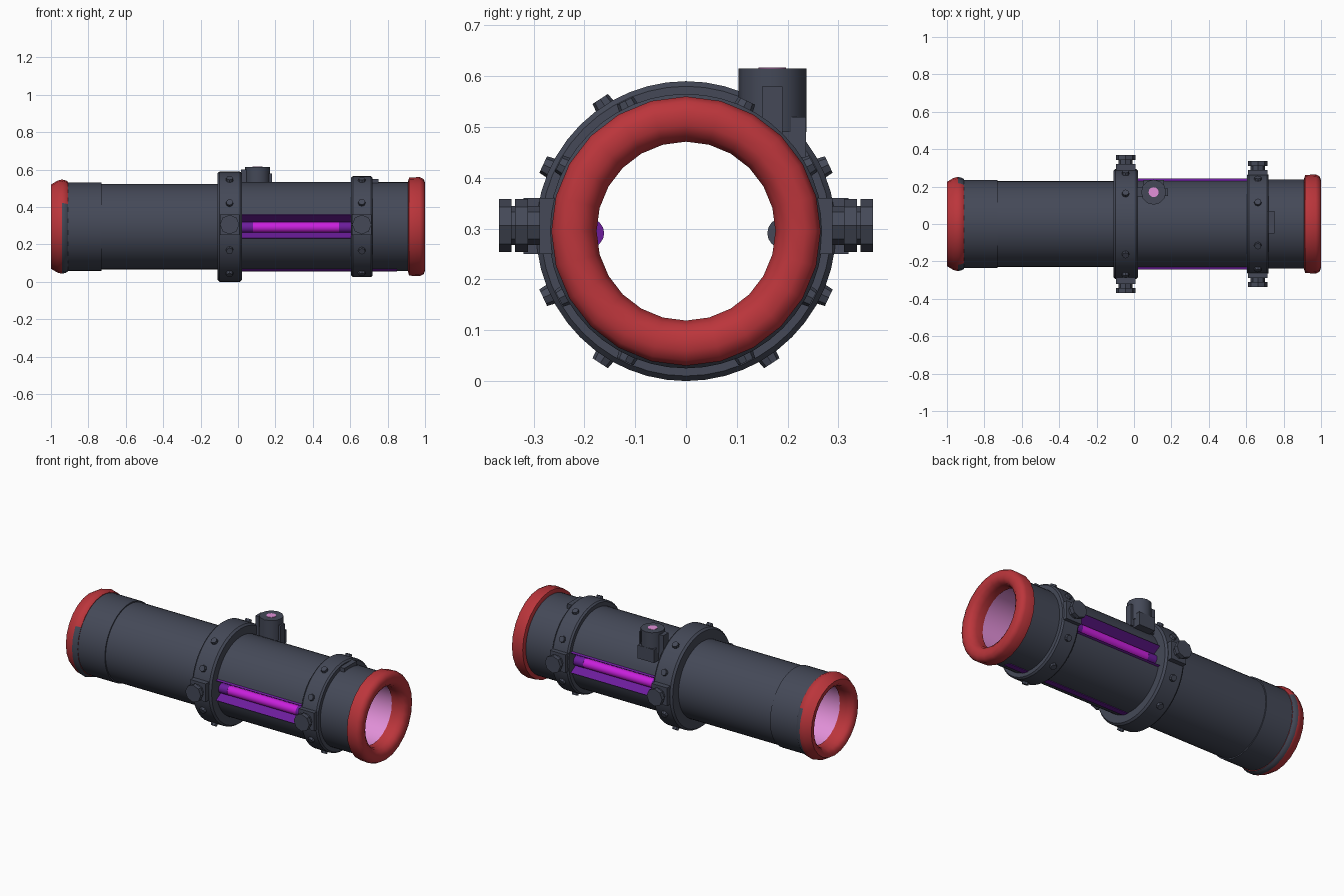
import bpy, bmesh, math
from mathutils import Vector

if "Cube" in bpy.data.objects:
    bpy.data.objects.remove(bpy.data.objects["Cube"])

CZ = 0.295  # height of the tube axis


def material(name, rgb):
    m = bpy.data.materials.new(name)
    m.diffuse_color = (*rgb, 1)
    m.use_nodes = True
    m.node_tree.nodes["Principled BSDF"].inputs["Base Color"].default_value = m.diffuse_color
    return m


DARK = material("dark_slate", (0.058, 0.066, 0.096))
RED = material("red", (0.50, 0.036, 0.044))
PINK = material("pink_lining", (0.76, 0.28, 0.69))
PURPLE = material("purple", (0.15, 0.012, 0.33))
MAGENTA = material("magenta", (0.58, 0.014, 0.72))


def finish(name, bm, mats, angle=30):
    bmesh.ops.recalc_face_normals(bm, faces=bm.faces[:])
    me = bpy.data.meshes.new(name)
    bm.to_mesh(me)
    bm.free()
    for m in mats:
        me.materials.append(m)
    ob = bpy.data.objects.new(name, me)
    bpy.context.collection.objects.link(ob)
    if angle:
        bpy.ops.object.select_all(action='DESELECT')
        ob.select_set(True)
        bpy.context.view_layer.objects.active = ob
        bpy.ops.object.shade_smooth_by_angle(angle=math.radians(angle))
    return ob


def lathe(name, profile, mats, n=48, a0=0, a1=360, rule=None, angle=30):
    """Turn a closed (x, radius) profile about the tube axis, fully or in part."""
    bm = bmesh.new()
    full = a1 - a0 >= 360
    rings = []
    for i in range(n if full else n + 1):
        a = math.radians(a0 + (a1 - a0) * i / n)
        rings.append([bm.verts.new((x, r * math.cos(a), CZ + r * math.sin(a))) for x, r in profile])
    k = len(profile)
    for i in range(n):
        p, q = rings[i], rings[(i + 1) % len(rings)]
        for j in range(k):
            f = bm.faces.new((p[j], p[(j + 1) % k], q[(j + 1) % k], q[j]))
            if rule and rule(f.calc_center_median()):
                f.material_index = 1
    if not full:
        bm.faces.new(rings[0])
        bm.faces.new(rings[-1])
    return finish(name, bm, mats, angle)


def cylinder(name, p0, p1, r, mat, sides=6, r2=None):
    p0, p1 = Vector(p0), Vector(p1)
    d = p1 - p0
    bm = bmesh.new()
    bmesh.ops.create_cone(bm, cap_ends=True, segments=sides, radius1=r,
                          radius2=r if r2 is None else r2, depth=d.length)
    bm.transform(d.to_track_quat('Z', 'Y').to_matrix().to_4x4())
    bmesh.ops.translate(bm, verts=bm.verts[:], vec=(p0 + p1) / 2)
    return finish(name, bm, [mat], 35 if sides > 8 else 0)


def prism(name, section, x0, x1, mat):
    """Extrude a (y, z) section along x."""
    bm = bmesh.new()
    f = bm.faces.new([bm.verts.new((x0, y, z)) for y, z in section])
    g = bmesh.ops.extrude_face_region(bm, geom=[f])
    bmesh.ops.translate(bm, verts=[v for v in g["geom"] if isinstance(v, bmesh.types.BMVert)],
                        vec=(x1 - x0, 0, 0))
    return finish(name, bm, [mat], 0)


def box(name, x0, x1, y0, y1, z0, z1, mat):
    return prism(name, [(y0, z0), (y1, z0), (y1, z1), (y0, z1)], x0, x1, mat)


def radius_at(p):
    return math.hypot(p.y, p.z - CZ)


def inside(p):
    return radius_at(p) < 0.19


def band(x0, x1, r, inner=0.182):
    return [(x0, inner), (x1, inner), (x1, r), (x0, r)]


# Main tube sections, lined in pink
lathe("left_collar", band(-0.92, -0.73, 0.236), [DARK, PINK], rule=inside)
lathe("left_tube", band(-0.73, 0.02, 0.229), [DARK, PINK], rule=inside)
lathe("right_tube", band(0.61, 0.92, 0.238), [DARK, PINK], rule=inside)
# Slotted middle section made of an upper and a lower half shell
for name, a in (("upper_shell", 14.5), ("lower_shell", 194.5)):
    lathe(name, band(0.02, 0.61, 0.238), [DARK, PINK], n=24, a0=a, a1=a + 151, rule=inside)

# Red end rings; the left one is dark round the lower part of its outer band
lathe("right_end_ring", [(0.91, 0.245), (0.915, 0.262), (0.972, 0.265), (0.992, 0.255), (1.0, 0.235),
                         (1.0, 0.208), (0.985, 0.186), (0.955, 0.176), (0.91, 0.178)],
      [RED], n=24, angle=45)
lathe("left_end_ring", [(-0.91, 0.24), (-0.92, 0.247), (-0.94, 0.252), (-0.965, 0.246), (-1.0, 0.225),
                        (-1.0, 0.20), (-0.985, 0.184), (-0.955, 0.177), (-0.91, 0.178)],
      [RED, DARK], n=24, angle=45,
      rule=lambda p: radius_at(p) > 0.23 and p.x > -0.945 and p.z < 0.42)

# Flanges with bevelled rims
lathe("middle_flange", [(-0.11, 0.2), (0.022, 0.2), (0.022, 0.285), (0.01, 0.295),
                        (-0.098, 0.295), (-0.11, 0.285)], [DARK])
lathe("right_flange", [(0.605, 0.2), (0.72, 0.2), (0.72, 0.262), (0.71, 0.27),
                       (0.615, 0.27), (0.605, 0.262)], [DARK])

# Small bolts around each flange
for label, x, r, angles in (("middle", -0.045, 0.297, (25, 57)), ("right", 0.662, 0.27, (28, 65))):
    for base in angles:
        for a in (base, -base, 180 - base, 180 + base):
            c, s = math.cos(math.radians(a)), math.sin(math.radians(a))
            cylinder(label + "_flange_bolt", (x, (r - 0.03) * c, CZ + (r - 0.03) * s),
                     (x, (r + 0.013) * c, CZ + (r + 0.013) * s), 0.024, DARK, 8, 0.018)

for s in (-1, 1):
    side = "front" if s < 0 else "rear"
    # Large side lugs: base block, neck and head
    for label, x, y in (("middle", -0.045, 0.368), ("right", 0.662, 0.336)):
        lo, hi = sorted((s * 0.24, s * (y - 0.048)))
        box(f"{side}_{label}_lug_block", x - 0.052, x + 0.052, lo, hi, 0.25, 0.36, DARK)
        cylinder(f"{side}_{label}_lug_neck", (x, s * (y - 0.05), 0.306),
                 (x, s * (y - 0.02), 0.306), 0.038, DARK, 8)
        cylinder(f"{side}_{label}_lug_head", (x, s * (y - 0.025), 0.306),
                 (x, s * y, 0.306), 0.052, DARK, 8)
    # Sloping purple slot walls
    for t, label in ((1, "upper"), (-1, "lower")):
        prism(f"{side}_{label}_slot_wall",
              [(s * y, CZ + t * z) for y, z in ((0.243, 0.060), (0.186, 0.026), (0.186, 0.048), (0.225, 0.066))],
              0.022, 0.608, PURPLE)
    # Glowing rod with purple end sleeves
    for label, x0, x1, r, mat in (("rod", 0.075, 0.545, 0.028, MAGENTA),
                                  ("rod_left_sleeve", 0.0, 0.08, 0.029, PURPLE),
                                  ("rod_right_sleeve", 0.54, 0.625, 0.029, PURPLE)):
        cylinder(f"{side}_{label}", (x0, s * 0.19, 0.291), (x1, s * 0.19, 0.291), r, mat, 16)
# Dark stop on the right end of the rear rod
cylinder("rear_rod_stop", (0.615, 0.19, 0.291), (0.64, 0.19, 0.291), 0.030, DARK, 16)

# Thin purple strip along the underside
lathe("underside_strip", band(0.02, 0.85, 0.241, 0.234), [PURPLE], n=4, a0=253, a1=264)

# Upright pipe beside the middle flange, with pink bore
cylinder("upright_pipe", (0.105, 0.17, 0.49), (0.105, 0.17, 0.615), 0.067, DARK, 12)
box("pipe_foot", 0.05, 0.16, 0.16, 0.236, 0.44, 0.52, DARK)
box("pipe_bracket", 0.015, 0.07, 0.145, 0.195, 0.45, 0.60, DARK)
box("pipe_side_rib", 0.13, 0.182, 0.15, 0.19, 0.45, 0.58, DARK)
cylinder("pipe_bore", (0.105, 0.17, 0.61), (0.105, 0.17, 0.617), 0.027, PINK, 12)

# Small plate on top of the right flange
box("top_plate", 0.70, 0.75, -0.05, 0.07, 0.50, 0.55, DARK)
